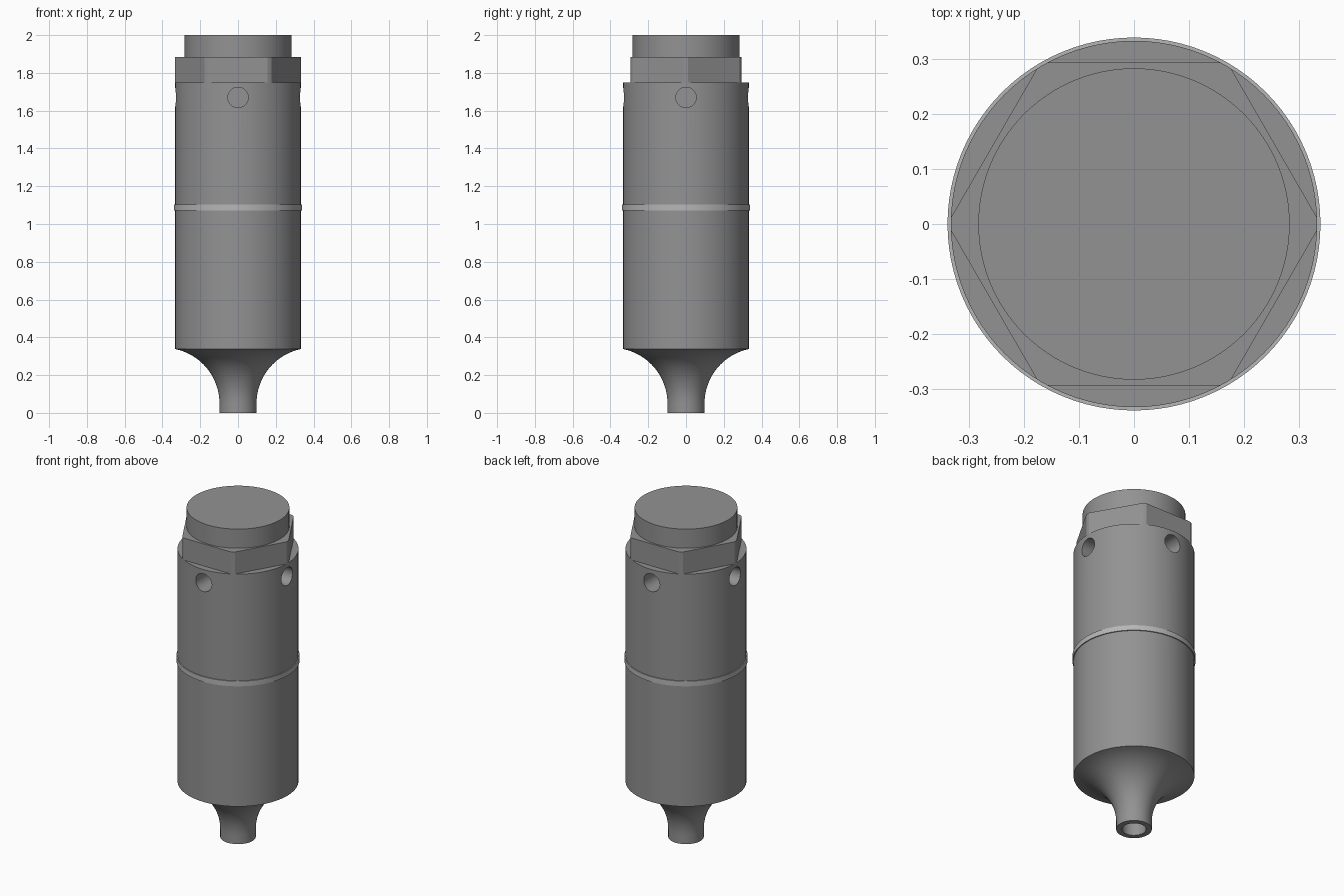
import bpy, bmesh, math
from mathutils import Matrix

if "Cube" in bpy.data.objects:
    bpy.data.objects.remove(bpy.data.objects["Cube"], do_unlink=True)

SEG = 96


def make_material(name, value):
    mat = bpy.data.materials.new(name)
    mat.use_nodes = True
    color = (value, value, value, 1)
    mat.diffuse_color = color
    mat.node_tree.nodes["Principled BSDF"].inputs["Base Color"].default_value = color
    return mat


steel = make_material("grey steel", 0.29)
bright = make_material("light steel", 0.47)


def finish(bm, name, mat):
    bmesh.ops.recalc_face_normals(bm, faces=bm.faces)
    mesh = bpy.data.meshes.new(name)
    bm.to_mesh(mesh)
    bm.free()
    mesh.materials.append(mat)
    obj = bpy.data.objects.new(name, mesh)
    bpy.context.collection.objects.link(obj)
    return obj


def lathe(name, profile, mat):
    """Revolve (radius, z) points about z; a radius of 0 closes the end."""
    bm = bmesh.new()
    verts = [bm.verts.new((r, 0, z)) for r, z in profile]
    edges = [bm.edges.new(pair) for pair in zip(verts, verts[1:])]
    bmesh.ops.spin(bm, geom=verts + edges, axis=(0, 0, 1), cent=(0, 0, 0),
                   angle=math.tau, steps=SEG, use_duplicate=False)
    bmesh.ops.remove_doubles(bm, verts=bm.verts, dist=1e-5)
    return finish(bm, name, mat)


def prism(name, sides, radius, z0, z1, mat, turn=Matrix()):
    bm = bmesh.new()
    bmesh.ops.create_cone(bm, cap_ends=True, segments=sides, radius1=radius,
                          radius2=radius, depth=z1 - z0,
                          matrix=turn @ Matrix.Translation((0, 0, (z0 + z1) / 2)))
    return finish(bm, name, mat)


def boolean(obj, cutter, operation):
    mod = obj.modifiers.new(operation.lower(), "BOOLEAN")
    mod.operation = operation
    mod.solver = "EXACT"
    mod.object = cutter
    bpy.context.view_layer.objects.active = obj
    bpy.ops.object.modifier_apply(modifier=mod.name)
    bpy.data.objects.remove(cutter, do_unlink=True)


R, SHOULDER, BODY_TOP, HEX_TOP = 0.333, 0.338, 1.75, 1.884

# Body with a flared nozzle and a bore in its tip
TIP, BORE, FLARE, START = 0.098, 0.066, 0.294, 0.05
end_angle = math.asin((SHOULDER - START) / FLARE)
flare = [(TIP + FLARE * (1 - math.cos(a)), START + FLARE * math.sin(a))
         for a in (end_angle * i / 16 for i in range(17))]
body = lathe("body", [(0, 0.3), (BORE, 0.3), (BORE, 0), (TIP, 0)] + flare
             + [(R, BODY_TOP), (0, BODY_TOP)], steel)

# Four blind spanner holes around the top of the body
for k in range(4):
    turn = (Matrix.Translation((0, 0, 1.67))
            @ Matrix.Rotation(k * math.pi / 2, 4, "Z")
            @ Matrix.Rotation(math.pi / 2, 4, "X"))
    boolean(body, prism("hole_cutter", 40, 0.054, 0.2, 0.4, steel, turn), "DIFFERENCE")

# Hexagonal collar with corners rounded to the body radius
collar = prism("hex_collar", 6, 0.294 / math.cos(math.pi / 6), BODY_TOP, HEX_TOP, steel,
               Matrix.Rotation(math.pi / 6 * 3, 4, "Z"))
collar_sides = [v.co.x for v in collar.data.vertices]
if max(collar_sides) < R:  # corners point along x
    collar.data.transform(Matrix.Rotation(math.pi / 6, 4, "Z"))
boolean(collar, prism("round_cutter", SEG * 2, R, 1.7, 1.95, steel), "INTERSECT")

# Round cap on top and the bright band at mid height
cap = prism("top_cap", SEG, 0.283, HEX_TOP, 2.0, steel)
band = lathe("middle_band", [(R - 0.01, 1.071), (0.339, 1.071), (0.339, 1.102),
                             (R - 0.01, 1.102), (R - 0.01, 1.071)], bright)

for obj in (body, collar, cap, band):
    bpy.ops.object.select_all(action="DESELECT")
    obj.select_set(True)
    bpy.context.view_layer.objects.active = obj
    bpy.ops.object.shade_smooth_by_angle(angle=math.radians(25))
